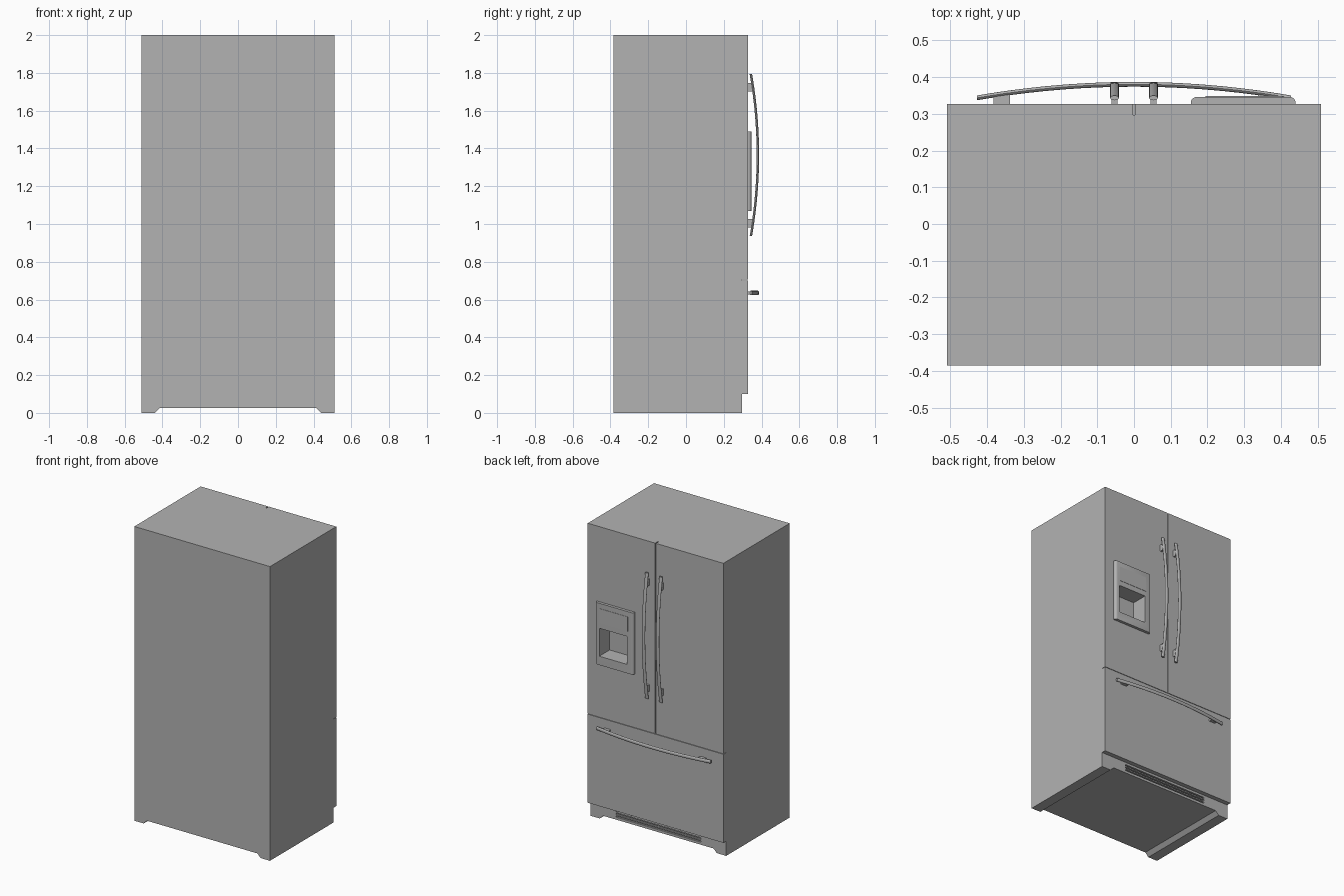
import bpy, bmesh, math
from mathutils import Vector

cube = bpy.data.objects.get("Cube")
if cube:
    bpy.data.objects.remove(cube, do_unlink=True)

GREY = (0.45, 0.45, 0.45, 1)
steel = bpy.data.materials.new("steel grey")
steel.use_nodes = True
steel.diffuse_color = GREY
steel.node_tree.nodes["Principled BSDF"].inputs["Base Color"].default_value = GREY


def make(name, bm):
    bmesh.ops.recalc_face_normals(bm, faces=bm.faces)
    mesh = bpy.data.meshes.new(name)
    bm.to_mesh(mesh)
    bm.free()
    mesh.materials.append(steel)
    obj = bpy.data.objects.new(name, mesh)
    bpy.context.collection.objects.link(obj)
    return obj


def box(name, xs, ys, zs):
    bm = bmesh.new()
    bmesh.ops.create_cube(bm, size=1)
    for v in bm.verts:
        v.co = [lo + (c + 0.5) * (hi - lo) for c, (lo, hi) in zip(v.co, (xs, ys, zs))]
    return make(name, bm)


def apply_modifiers(obj):
    bpy.context.view_layer.update()
    graph = bpy.context.evaluated_depsgraph_get()
    mesh = bpy.data.meshes.new_from_object(obj.evaluated_get(graph))
    obj.modifiers.clear()
    obj.data = mesh


def cut(targets, cutter):
    cutter.hide_render = True
    for obj in targets:
        mod = obj.modifiers.new("cut", "BOOLEAN")
        mod.operation, mod.solver, mod.object = "DIFFERENCE", "EXACT", cutter
        apply_modifiers(obj)
    bpy.data.objects.remove(cutter, do_unlink=True)


def smooth(obj):
    bpy.ops.object.select_all(action="DESELECT")
    obj.select_set(True)
    bpy.context.view_layer.objects.active = obj
    bpy.ops.object.shade_smooth_by_angle(angle=math.radians(40))


W, BACK, KICK, FRONT, TOP = 0.51, -0.385, 0.297, 0.327, 2.0

# Cabinet: front outline with two chamfered feet, extruded to the back
half = [(0.415, 0.025), (0.44, 0), (W, 0), (W, TOP)]
outline = half + [(-x, z) for x, z in reversed(half)]
bm = bmesh.new()
face = bm.faces.new([bm.verts.new((x, BACK, z)) for x, z in outline])
side = bmesh.ops.extrude_face_region(bm, geom=[face])["geom"]
bmesh.ops.translate(bm, vec=(0, KICK - BACK, 0),
                    verts=[g for g in side if isinstance(g, bmesh.types.BMVert)])
cabinet = make("cabinet", bm)

# Doors and freezer drawer with narrow seams between them
left_door = box("left_door", (0.003, W), (KICK, FRONT), (0.705, TOP))
right_door = box("right_door", (-W, -0.003), (KICK, FRONT), (0.705, TOP))
drawer = box("freezer_drawer", (-W, W), (KICK, FRONT), (0.1, 0.702))

# Vent slots in the toe kick
for i in range(3):
    z = 0.042 + i * 0.017
    cut([cabinet], box("vent_cutter", (-0.32, 0.32), (KICK - 0.012, KICK + 0.02), (z, z + 0.009)))

# Dispenser panel with rounded front edge
panel = box("dispenser_panel", (0.155, 0.44), (FRONT - 0.001, 0.346), (1.07, 1.49))
bm = bmesh.new()
bm.from_mesh(panel.data)
edges = [e for e in bm.edges if all(v.co.y > 0.34 for v in e.verts)
         and abs(e.verts[0].co.x - e.verts[1].co.x) < 0.01]
bmesh.ops.bevel(bm, geom=edges, offset=0.015, segments=4, profile=0.5, affect="EDGES")
bm.to_mesh(panel.data)
bm.free()

# Dispenser alcove cut through panel, door and cabinet
cut([panel, left_door, cabinet],
    box("alcove_cutter", (0.2, 0.41), (0.235, 0.4), (1.13, 1.32)))
smooth(panel)
box("dispenser_controls", (0.195, 0.405), (0.345, 0.348), (1.355, 1.455))


def bow_handle(name, centre, along, across):
    """Flattened bar bowed outwards, standing on two mounts."""
    centre, along, across = Vector(centre), Vector(along), Vector(across)
    out = Vector((0, 1, 0))
    steps, sides, reach = 24, 12, 0.428
    bm = bmesh.new()
    rings = []
    for i in range(steps + 1):
        t = 2 * i / steps - 1
        mid = centre + along * reach * t + out * (0.0535 - 0.037 * t * t)
        angles = [math.tau * k / sides for k in range(sides)]
        rings.append([bm.verts.new(mid + across * 0.012 * math.cos(a) + out * 0.0065 * math.sin(a))
                      for a in angles])
    for a, b in zip(rings, rings[1:]):
        for k in range(sides):
            n = (k + 1) % sides
            bm.faces.new((a[k], a[n], b[n], b[k]))
    bm.faces.new(rings[0])
    bm.faces.new(rings[-1])
    smooth(make(name, bm))
    for end, s in (("first", -1), ("second", 1)):
        foot = centre + along * s * 0.36
        size = along * 0.0225 + across * 0.008
        size = Vector([abs(c) for c in size])
        box(f"{name}_{end}_mount", (foot.x - size.x, foot.x + size.x),
            (FRONT - 0.001, FRONT + 0.027), (foot.z - size.z, foot.z + size.z))


# Door and drawer handles
X, Z = (1, 0, 0), (0, 0, 1)
for name, s in (("left_door_handle", 1), ("right_door_handle", -1)):
    bow_handle(name, (s * 0.053, FRONT, 1.365), Z, X)
bow_handle("drawer_handle", (0, FRONT, 0.635), X, Z)
